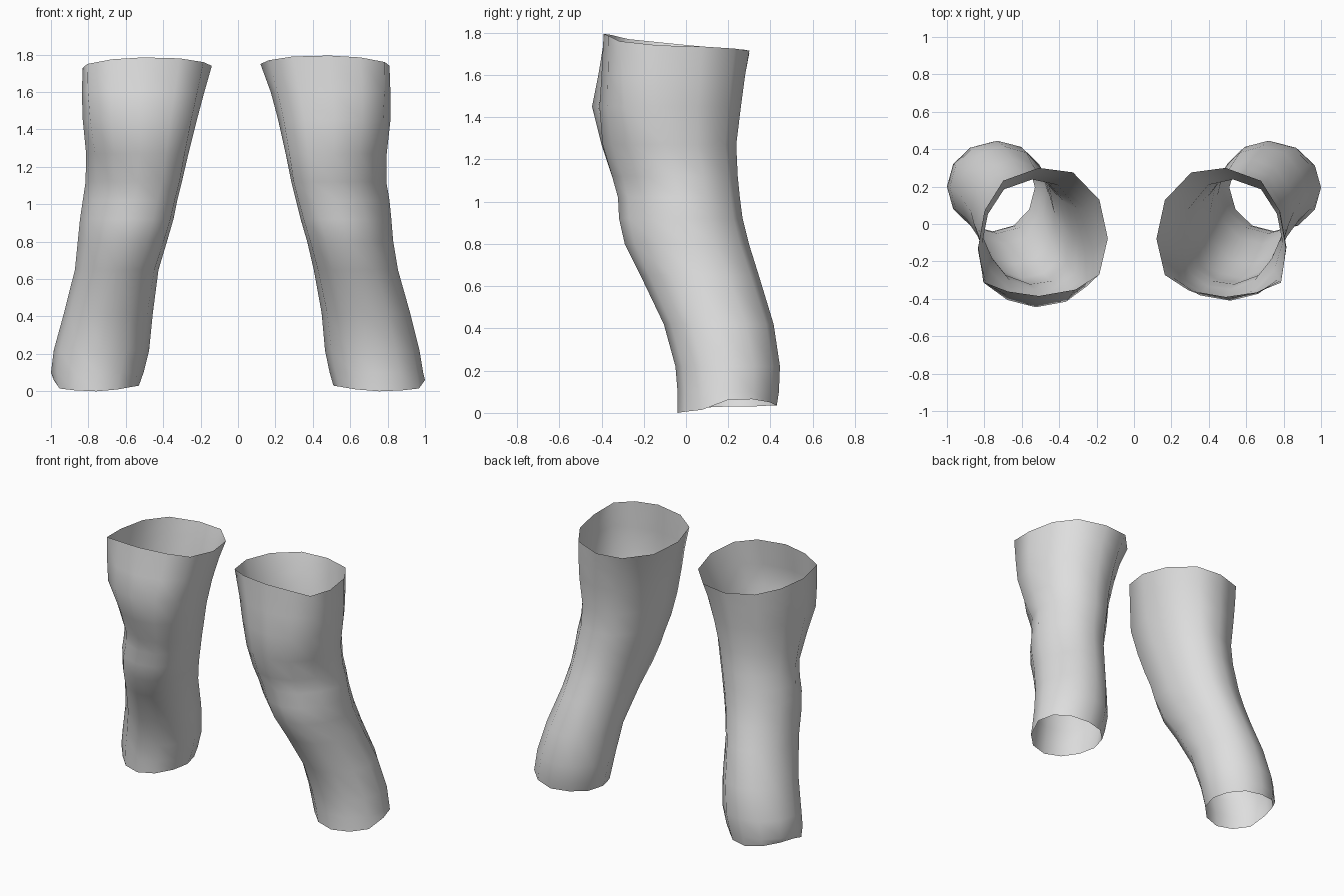
import bpy, bmesh, math

cube = bpy.data.objects.get("Cube")
if cube:
    bpy.data.objects.remove(cube, do_unlink=True)

GREY = (0.73, 0.73, 0.73, 1)
grey = bpy.data.materials.new("light_grey")
grey.use_nodes = True
grey.diffuse_color = GREY
grey.node_tree.nodes["Principled BSDF"].inputs["Base Color"].default_value = GREY

N = 12
# Unit cross-sections (inner side is +x, front is -y)
THIGH = [(1, -.1), (.87, .5), (.46, .93), (-.07, 1), (-.62, .8), (-.9, .35),
         (-1, -.24), (-.93, -.78), (-.55, -.93), (-.07, -1), (.5, -.9), (.87, -.66)]
KNEE = [(1, -.1), (.87, .5), (.48, .9), (0, 1), (-.55, .85), (-.88, .45),
        (-1, 0), (-.78, -.44), (-.42, -.83), (.1, -1), (.58, -.94), (.95, -.7)]
CALF = [(math.cos(math.tau * i / N), math.sin(math.tau * i / N)) for i in range(N)]
SECTIONS = [THIGH, KNEE, CALF]

# Uneven heights of the open rims, relative to the ring height
TOP_RIM = [0, -.02, -.03, -.035, -.025, -.015, -.01, .01, .035, .045, .04, .02]
LOW_RIM = [.03, .03, .035, .035, .05, .065, .06, .015, .005, 0, .01, .025]

# Rings: height, inner x, outer x, front y, back y, section (0 thigh, 1 knee, 2 calf)
RIGHT = [
    (1.74, .14, .83, -.385, .30, 0),
    (1.60, .18, .835, -.415, .28, .2),
    (1.45, .22, .83, -.445, .26, .4),
    (1.27, .265, .812, -.40, .238, .7),
    (1.12, .30, .815, -.35, .245, 1),
    (1.02, .325, .83, -.322, .255, 1.05),
    (.92, .345, .845, -.317, .268, 1.2),
    (.80, .38, .857, -.29, .298, 1.3),
    (.65, .425, .872, -.215, .345, 1.6),
    (.42, .455, .93, -.105, .415, 1.9),
    (.22, .475, .985, -.05, .445, 2),
    (.10, .505, 1.0, -.04, .44, 2),
    (0, .53, .985, -.04, .43, 2),
]
LEFT = [
    (1.75, .12, .81, -.39, .30, 0),
    (1.60, .175, .815, -.40, .28, .2),
    (1.45, .215, .815, -.41, .26, .4),
    (1.27, .255, .795, -.395, .238, .7),
    (1.12, .285, .793, -.35, .245, 1),
    (1.02, .31, .81, -.322, .255, 1.05),
    (.92, .335, .82, -.317, .268, 1.2),
    (.80, .37, .83, -.29, .298, 1.3),
    (.65, .405, .855, -.215, .345, 1.6),
    (.42, .447, .92, -.105, .415, 1.9),
    (.22, .465, .97, -.05, .445, 2),
    (.10, .49, .99, -.04, .44, 2),
    (0, .51, 1.0, -.04, .43, 2),
]


def build_leg(name, rings, side):
    """Open tube lofted through the rings; side is -1 for right, +1 for left."""
    bm = bmesh.new()
    loops = []
    for k, (z, inner, outer, front, back, blend) in enumerate(rings):
        rim = TOP_RIM if k == 0 else LOW_RIM if k == len(rings) - 1 else [0] * N
        first = min(int(blend), 1)
        f = blend - first
        loop = []
        for p, q, dz in zip(SECTIONS[first], SECTIONS[first + 1], rim):
            u = p[0] + (q[0] - p[0]) * f
            v = p[1] + (q[1] - p[1]) * f
            x = (inner + outer) / 2 - u * (outer - inner) / 2
            y = (front + back) / 2 + v * (back - front) / 2
            loop.append(bm.verts.new((side * x, y, z + dz)))
        loops.append(loop)
    for a, b in zip(loops, loops[1:]):
        for i in range(N):
            j = (i + 1) % N
            quad = [a[i], b[i], b[j], a[j]]
            bm.faces.new(quad if side < 0 else quad[::-1])
    for face in bm.faces:
        face.smooth = True
    mesh = bpy.data.meshes.new(name)
    bm.to_mesh(mesh)
    bm.free()
    mesh.materials.append(grey)
    obj = bpy.data.objects.new(name, mesh)
    bpy.context.collection.objects.link(obj)


build_leg("right_leg_sleeve", RIGHT, -1)
build_leg("left_leg_sleeve", LEFT, 1)
